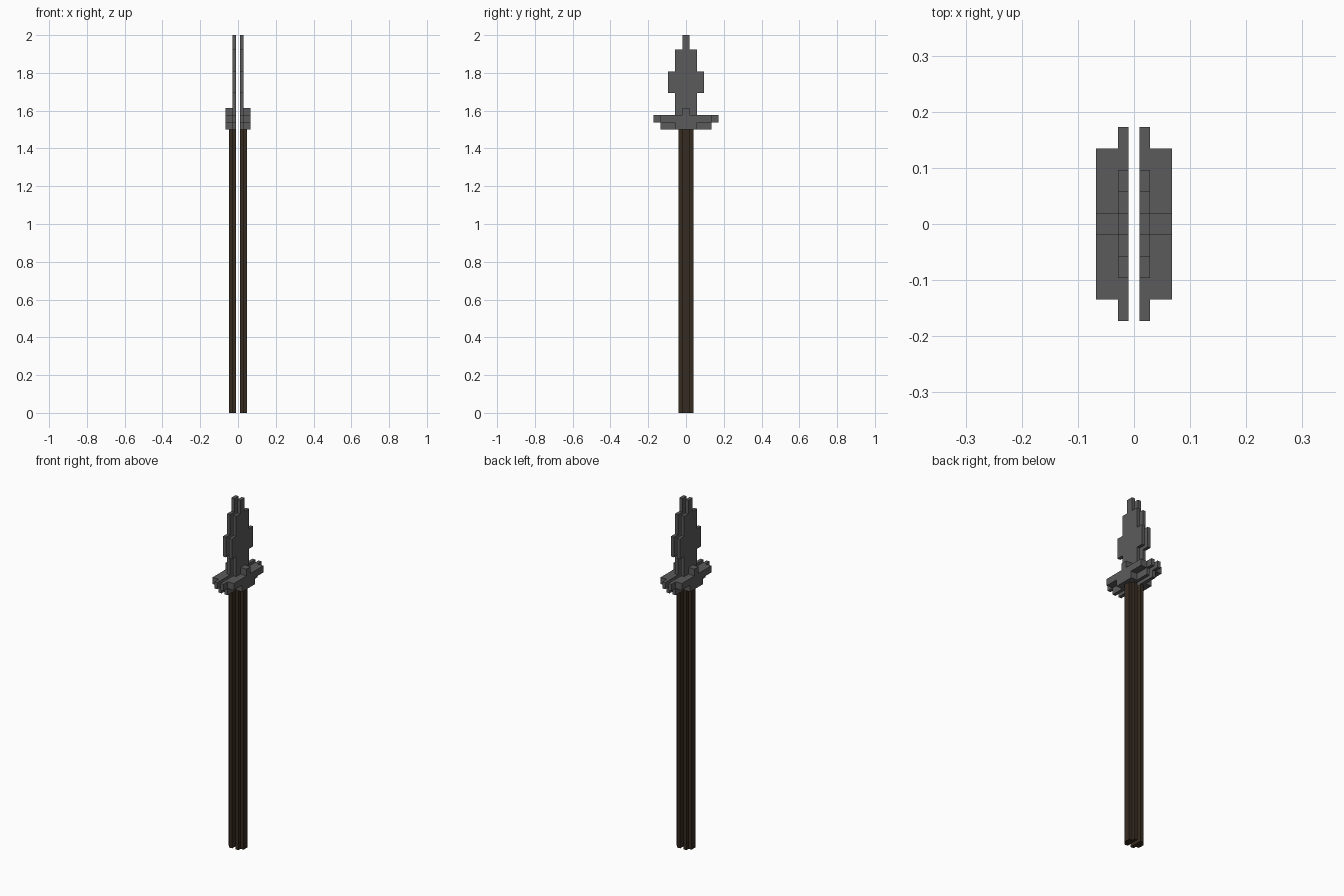
import bpy, bmesh
from mathutils import Vector

if "Cube" in bpy.data.objects:
    bpy.data.objects.remove(bpy.data.objects["Cube"])

U = 2 / 52                      # one block of the stepped design
GAP, PLATE, SHAFT, BLOCK = 0.25, 0.75, 1.25, 1.75   # x layers, in blocks


def material(name, rgb):
    m = bpy.data.materials.new(name)
    m.diffuse_color = (*rgb, 1)
    m.use_nodes = True
    m.node_tree.nodes["Principled BSDF"].inputs["Base Color"].default_value = m.diffuse_color
    return m


iron = material("dark_iron", (0.105, 0.105, 0.105))
wood = material("dark_wood", (0.037, 0.025, 0.015))


def stepped(rows):
    """Symmetric stepped outline from rows of (half width, start, end)."""
    right = [p for w, a, b in rows for p in ((w, a), (w, b))]
    return right + [(-w, h) for w, h in reversed(right)]


def extrude_pair(name, points, direction, mat):
    """Extrude a flat outline and mirror it across x = 0."""
    bm = bmesh.new()
    face = bm.faces.new([bm.verts.new(Vector(p) * U) for p in points])
    ext = bmesh.ops.extrude_face_region(bm, geom=[face], use_keep_orig=True)
    moved = [g for g in ext["geom"] if isinstance(g, bmesh.types.BMVert)]
    bmesh.ops.translate(bm, verts=moved, vec=Vector(direction) * U)
    bmesh.ops.remove_doubles(bm, verts=bm.verts, dist=1e-5)
    bmesh.ops.recalc_face_normals(bm, faces=bm.faces)
    mesh = bpy.data.meshes.new(name)
    bm.to_mesh(mesh)
    bm.free()
    mesh.materials.append(mat)
    obj = bpy.data.objects.new(name, mesh)
    bpy.context.collection.objects.link(obj)
    obj.modifiers.new("Mirror", "MIRROR").use_mirror_merge = False
    return obj


def side_plate(name, rows, x0, x1, mat):
    outline = [(x0, y, z) for y, z in stepped(rows)]
    return extrude_pair(name, outline, (x1 - x0, 0, 0), mat)


# Shaft: each half has a T-shaped section
section = stepped([(1, GAP, PLATE), (0.5, PLATE, SHAFT)])
extrude_pair("shaft", [(x, y, 0) for y, x in section], (0, 0, 39), wood)

# Blade and guard wings: thin stepped plates
side_plate("blade_plate", [(3.5, 39, 40), (4.5, 40, 41), (1.5, 41, 44),
                           (2.5, 44, 47), (1.5, 47, 50), (0.5, 50, 52)],
           GAP, PLATE, iron)

# Guard: thick stepped blocks outside the plates
side_plate("guard_block", [(1.5, 39, 40), (3.5, 40, 41), (0.5, 41, 42)],
           PLATE, BLOCK, iron)
